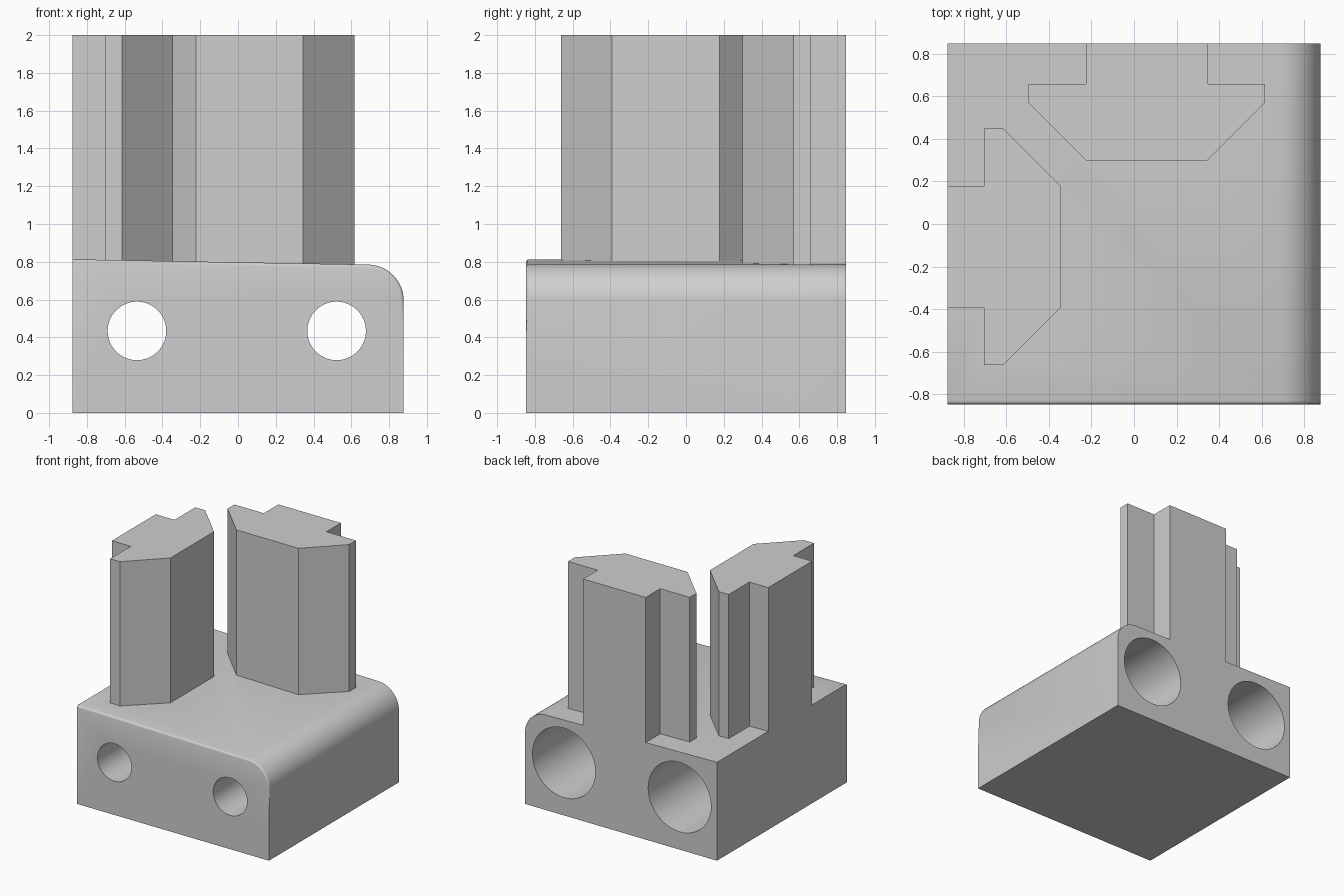
import bpy, bmesh
from math import pi, sin, cos, radians
from mathutils import Matrix

cube = bpy.data.objects.get("Cube")
if cube:
    bpy.data.objects.remove(cube)

GREY = (0.62, 0.62, 0.62, 1.0)
grey = bpy.data.materials.new("plain grey")
grey.use_nodes = True
grey.diffuse_color = GREY
grey.node_tree.nodes["Principled BSDF"].inputs["Base Color"].default_value = GREY

HALF_X, HALF_Y, TOP = 0.877, 0.848, 2.0


def make_object(name, bm):
    bmesh.ops.recalc_face_normals(bm, faces=bm.faces)
    mesh = bpy.data.meshes.new(name)
    bm.to_mesh(mesh)
    bm.free()
    mesh.materials.append(grey)
    obj = bpy.data.objects.new(name, mesh)
    bpy.context.collection.objects.link(obj)
    return obj


def prism(points, offset):
    """Extrude a closed 3D outline along an offset."""
    bm = bmesh.new()
    face = bm.faces.new([bm.verts.new(p) for p in points])
    grown = bmesh.ops.extrude_face_region(bm, geom=[face], use_keep_orig=True)
    verts = [v for v in grown["geom"] if isinstance(v, bmesh.types.BMVert)]
    bmesh.ops.translate(bm, verts=verts, vec=offset)
    bmesh.ops.recalc_face_normals(bm, faces=bm.faces)
    return bm


def combine(target, tool, operation):
    mod = target.modifiers.new(tool.name, "BOOLEAN")
    mod.operation = operation
    mod.solver = "EXACT"
    mod.object = tool
    bpy.context.view_layer.objects.active = target
    bpy.ops.object.modifier_apply(modifier=mod.name)
    bpy.data.objects.remove(tool)


# Base block: gently sloping top and one large rounded edge
R = 0.19
profile = [(-HALF_X, 0), (HALF_X, 0)]
for i in range(17):
    a = radians(89 * i / 16)
    profile.append((HALF_X - R + R * cos(a), 0.595 + R * sin(a)))
profile.append((-HALF_X, 0.813))
bm = prism([(x, -HALF_Y, z) for x, z in profile], (0, 2 * HALF_Y, 0))

# Small rounding along the front top edge
front = [e for e in bm.edges
         if all(v.co.y < 0 and v.co.z > 0.59 for v in e.verts)]
bmesh.ops.bevel(bm, geom=front, offset=0.016, segments=3,
                profile=0.5, affect="EDGES")
base = make_object("bracket_base", bm)


# Stepped bolt holes: narrow at the front, wide at the back
def bore(name, x, radius, y0, y1):
    bm = bmesh.new()
    place = (Matrix.Translation((x, (y0 + y1) / 2, 0.434))
             @ Matrix.Rotation(pi / 2, 4, "X"))
    bmesh.ops.create_cone(bm, cap_ends=True, segments=64, radius1=radius,
                          radius2=radius, depth=y1 - y0, matrix=place)
    tool = make_object(name, bm)
    tool.hide_render = True
    return tool


for x in (-0.535, 0.522):
    combine(base, bore("bolt_hole", x, 0.155, -1.0, 1.0), "DIFFERENCE")
    combine(base, bore("bolt_head_hole", x, 0.287, -0.4, 1.0), "DIFFERENCE")

# Slot rails: half outline as (distance along width, distance from wall)
half = [(0.286, 0.0), (0.286, 1.0), (0.556, 1.0), (0.556, 1.5), (0.284, 3.0)]


def rail(name, centre, depths, to_xy):
    """Mirror the half outline and raise it to full height."""
    steps = dict(zip((0.0, 1.0, 1.5, 3.0), depths))
    outline = [(w, steps[d]) for w, d in half]
    outline += [(-w, d) for w, d in reversed(outline)]
    points = [(*to_xy(centre + w, d), 0.75) for w, d in outline]
    return make_object(name, prism(points, (0, 0, TOP - 0.75)))


rails = [
    rail("back_rail", 0.061, (0, 0.19, 0.278, 0.55), lambda w, d: (w, HALF_Y - d)),
    rail("side_rail", -0.107, (0, 0.172, 0.262, 0.534), lambda w, d: (d - HALF_X, w)),
]
for r in rails:
    combine(base, r, "UNION")

bpy.ops.object.select_all(action="DESELECT")
base.select_set(True)
bpy.context.view_layer.objects.active = base
bpy.ops.object.shade_smooth_by_angle(angle=radians(35))
